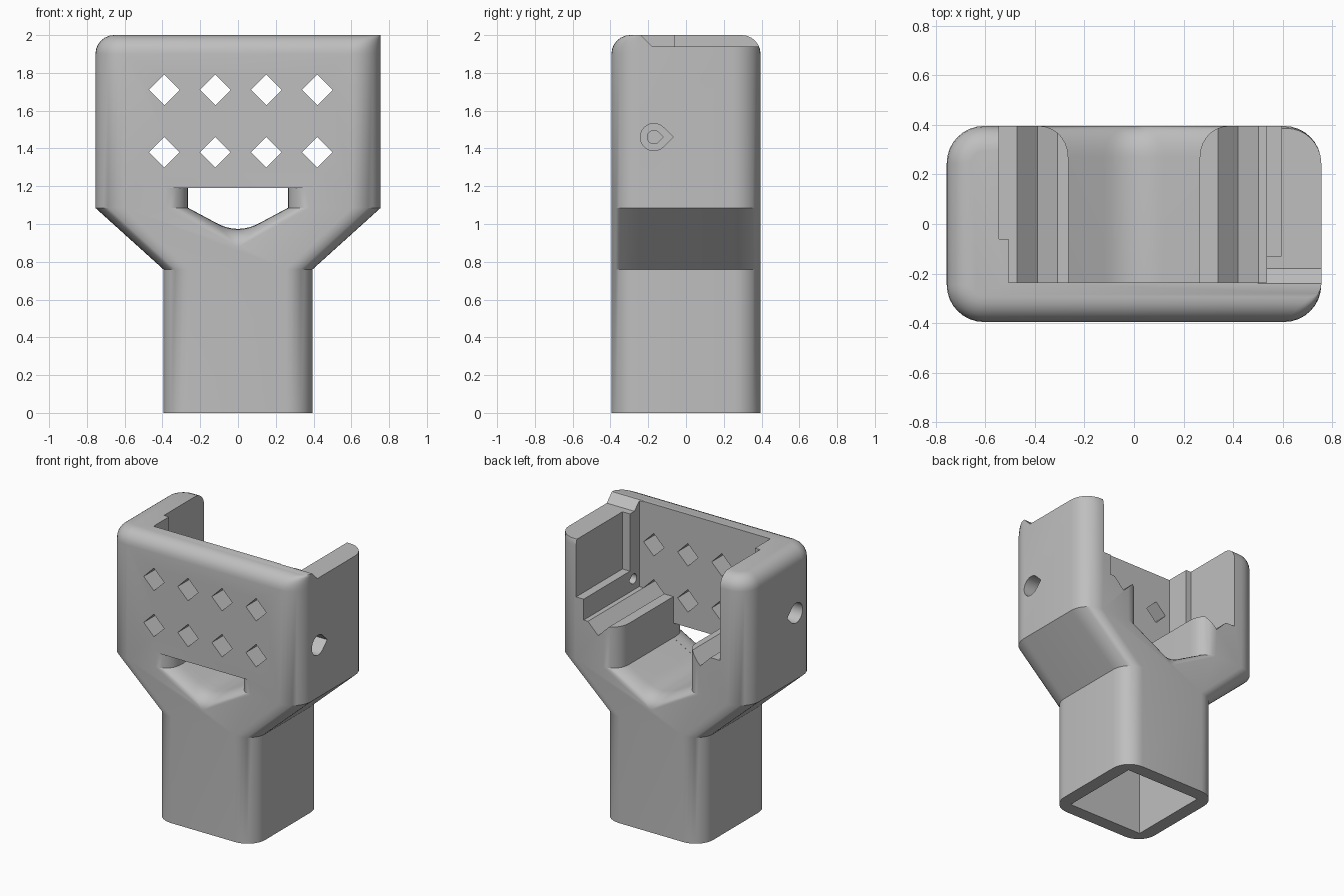
import bpy, bmesh, math

cube = bpy.data.objects.get("Cube")
if cube:
    bpy.data.objects.remove(cube, do_unlink=True)

grey = bpy.data.materials.new("plain grey")
grey.use_nodes = True
colour = (0.52, 0.52, 0.52, 1)
grey.diffuse_color = colour
grey.node_tree.nodes["Principled BSDF"].inputs["Base Color"].default_value = colour


def loft(name, rings):
    """Closed solid through rings of equal point count."""
    bm = bmesh.new()
    loops = [[bm.verts.new(p) for p in ring] for ring in rings]
    n = len(loops[0])
    for a, b in zip(loops, loops[1:]):
        for i in range(n):
            j = (i + 1) % n
            bm.faces.new((a[i], a[j], b[j], b[i]))
    bm.faces.new(loops[0])
    bm.faces.new(loops[-1])
    bmesh.ops.recalc_face_normals(bm, faces=bm.faces)
    mesh = bpy.data.meshes.new(name)
    bm.to_mesh(mesh)
    bm.free()
    mesh.materials.append(grey)
    ob = bpy.data.objects.new(name, mesh)
    bpy.context.collection.objects.link(ob)
    return ob


def rounded_rect(x0, x1, y, r, z, steps=8):
    ring = []
    corners = [(x1 - r, y - r), (x0 + r, y - r), (x0 + r, r - y), (x1 - r, r - y)]
    for k, (cx, cy) in enumerate(corners):
        for s in range(steps + 1):
            a = math.pi / 2 * (k + s / steps)
            ring.append((cx + r * math.cos(a), cy + r * math.sin(a), z))
    return ring


cutters = []


def cut_along_y(name, pts, y0, y1):
    cutters.append(loft(name, [[(x, y, z) for x, z in pts] for y in (y0, y1)]))


def cut_along_x(name, pts, x0, x1):
    cutters.append(loft(name, [[(x, y, z) for y, z in pts] for x in (x0, x1)]))


def cut_box(name, x0, x1, y0, y1, z0, z1):
    cut_along_y(name, [(x0, z0), (x1, z0), (x1, z1), (x0, z1)], y0, y1)


# Outer body: shaft, flare and wide head with a rounded rim (plain on the left)
shaft, head, depth = 0.395, 0.755, 0.395
rings = [rounded_rect(-shaft, shaft, depth, 0.14, z) for z in (0, 0.76)]
rings.append(rounded_rect(-head, head, depth, 0.15, 1.085))
rim = 0.1
for s in range(7):
    a = math.pi / 2 * s / 6
    inset = rim * (1 - math.cos(a))
    rings.append(rounded_rect(-head + inset, head, depth - inset, 0.15 - inset,
                              2 - rim + rim * math.sin(a)))
body = loft("holder_body", rings)

# Square socket in the shaft
cut_box("socket_cutter", -0.3, 0.3, -0.3, 0.3, -0.1, 0.7)

# Main slot, open at the top and back, with side pockets
ledge = 1.38
cut_box("slot_cutter", -0.505, 0.535, -0.235, 0.6, ledge, 2.3)
cut_box("right_pocket_cutter", -0.545, -0.45, -0.06, 0.6, ledge, 2.3)
cut_box("left_pocket_cutter", 0.45, 0.595, -0.13, 0.6, 1.53, 2.3)

# Lowered left wall with a sloping start
cut_along_x("left_notch_cutter",
            [(-0.44, 2.2), (-0.18, 1.94), (0.6, 1.94), (0.6, 2.2)], 0.5, 1)

# Diamond vents; the lower row also leaves grooves along the ledges
for z in (ledge, 1.71):
    for x in (-0.39, -0.12, 0.15, 0.42):
        d = 0.081
        cut_along_y("vent_cutter", [(x - d, z), (x, z - d), (x + d, z), (x, z + d)],
                    -0.6, 0.6)


# Valley between the blocks, flaring out towards front and back
def valley_ring(y, o, top):
    w = 0.265 + o
    slope = 0.547
    pts = [(-w, 1.085)]
    nose = 0.12 * (1 - o / 0.13)
    low = 1.085 - slope * w
    for s in range(-4, 5):
        t = s / 4
        pts.append((nose * t, low + slope * nose * (t * t + 1) / 2 + 0.0001 * s * s))
    if nose < 0.01:
        pts = [(-w, 1.085)] + [(0.012 * s / 4, low + slope * 0.012 * abs(s) / 4)
                               for s in range(-4, 5)]
    pts += [(w, 1.085), (w, top), (-w, top)]
    return [(x, y, z) for x, z in pts]


def flare(y):
    t = min(max((abs(y) - 0.27) / 0.125, 0), 1)
    return 0.115 * (1 - math.sqrt(1 - t * t))


edge = [0.27 + 0.125 * math.sin(math.pi / 2 * s / 7) for s in range(8)] + [0.45]
cutters.append(loft("valley_cutter",
                    [valley_ring(y, flare(y), 1.5) for y in [-0.235] + edge]))
cutters.append(loft("window_cutter",
                    [valley_ring(-0.2, -0.003, 1.19)]
                    + [valley_ring(-y, flare(y), 1.19) for y in edge]))


# Teardrop side holes, wide outside and narrow inside
def teardrop(r, z):
    pts = [(-0.17 + r * math.cos(a), z + r * math.sin(a))
           for a in (math.radians(45 + 270 * s / 18) for s in range(19))]
    return pts + [(-0.17 + r * math.sqrt(2), z)]


for side, z in ((1, 1.46), (-1, 1.56)):
    cut_along_x("hole_cutter", teardrop(0.072, z), side * 0.65, side * 0.9)
    cut_along_x("bore_cutter", teardrop(0.035, z), side * 0.4, side * 0.7)

# Carve the body, then drop the cutters
for c in cutters:
    c.hide_render = True
    m = body.modifiers.new(c.name, "BOOLEAN")
    m.operation = "DIFFERENCE"
    m.solver = "EXACT"
    m.object = c
bpy.context.view_layer.update()
carved = bpy.data.meshes.new_from_object(
    body.evaluated_get(bpy.context.evaluated_depsgraph_get()))
body.modifiers.clear()
body.data = carved
for c in cutters:
    bpy.data.objects.remove(c, do_unlink=True)

bpy.ops.object.select_all(action="DESELECT")
body.select_set(True)
bpy.context.view_layer.objects.active = body
bpy.ops.object.shade_smooth_by_angle(angle=math.radians(30))
